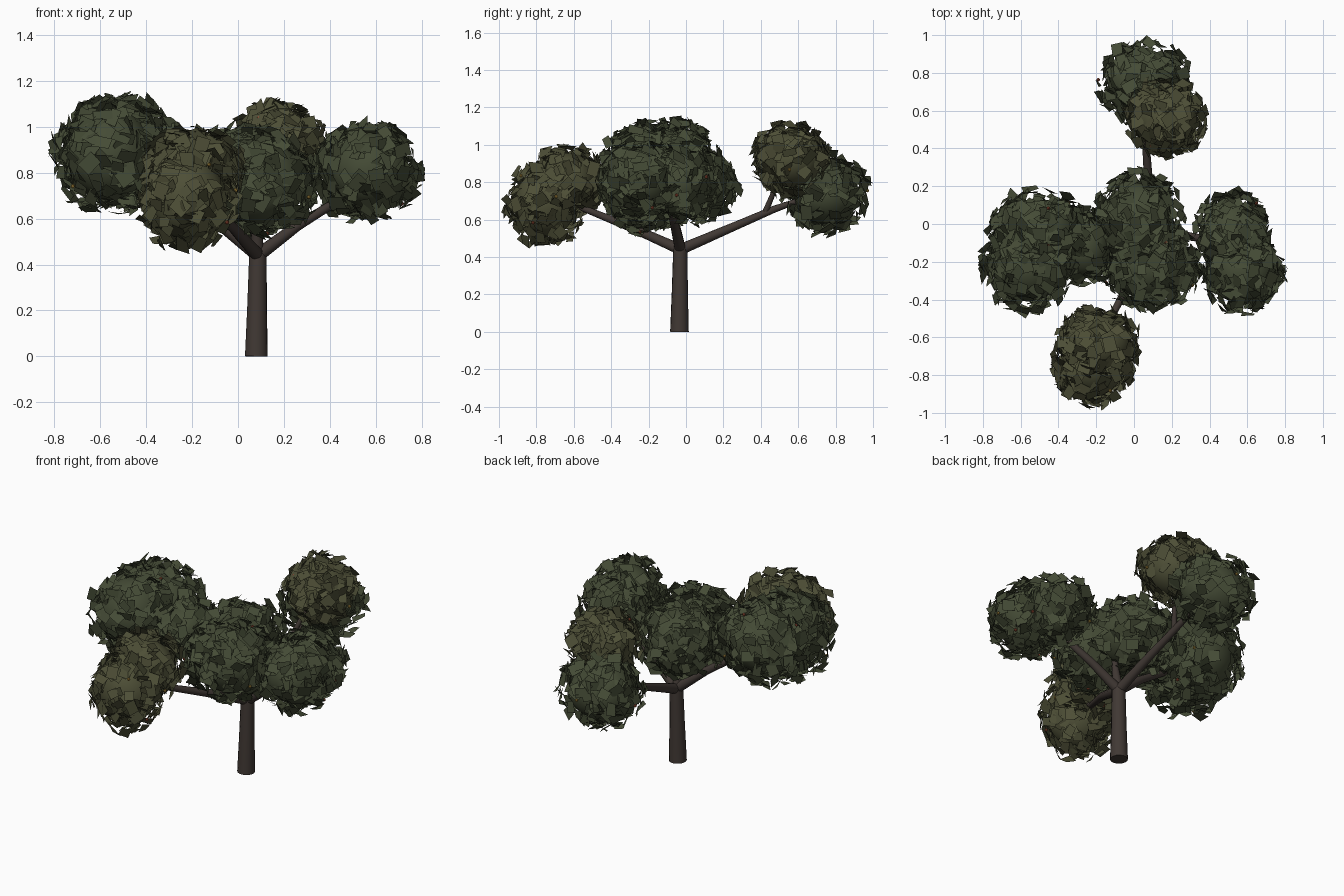
import bpy, bmesh, math, random
from mathutils import Vector, Matrix

if "Cube" in bpy.data.objects:
    bpy.data.objects.remove(bpy.data.objects["Cube"])

random.seed(7)

def material(name, rgb):
    m = bpy.data.materials.new(name)
    m.diffuse_color = (*rgb, 1)
    m.use_nodes = True
    m.node_tree.nodes["Principled BSDF"].inputs["Base Color"].default_value = m.diffuse_color
    return m

BARK = material("bark", (0.052, 0.04, 0.034))
GREEN = material("leaf_green", (0.058, 0.07, 0.036))
OLIVE = material("leaf_olive", (0.075, 0.077, 0.037))
RED = material("fruit_red", (0.35, 0.08, 0.04))
YELLOW = material("fruit_yellow", (0.4, 0.25, 0.05))

def finish(bm, name, mat):
    me = bpy.data.meshes.new(name)
    bm.to_mesh(me)
    bm.free()
    ob = bpy.data.objects.new(name, me)
    me.materials.append(mat)
    bpy.context.collection.objects.link(ob)
    return ob

def limb(name, pts, sides=14):
    """Tapered tube through (x, y, z, radius) points."""
    bm = bmesh.new()
    rings = []
    for i, p in enumerate(pts):
        a, b = pts[max(i - 1, 0)], pts[min(i + 1, len(pts) - 1)]
        d = Vector(b[:3]) - Vector(a[:3])
        u = d.cross(Vector((0.31, 0.95, 0.05))).normalized()
        v = d.normalized().cross(u)
        rings.append([bm.verts.new(Vector(p[:3]) + p[3] * (math.cos(t) * u + math.sin(t) * v))
                      for t in (math.tau * k / sides for k in range(sides))])
    for r, s in zip(rings, rings[1:]):
        for k in range(sides):
            j = (k + 1) % sides
            bm.faces.new((r[k], r[j], s[j], s[k])).smooth = True
    bm.faces.new(rings[0][::-1])
    bm.faces.new(rings[-1])
    bmesh.ops.recalc_face_normals(bm, faces=bm.faces)
    return finish(bm, name, BARK)

def random_dir():
    return Vector([random.gauss(0, 1) for _ in range(3)]).normalized()

def foliage(name, blobs, mat, count):
    """Smooth ellipsoid cores wrapped in a loose shell of square leaves."""
    core, leaves = bmesh.new(), bmesh.new()
    for c, r in blobs:
        c, r = Vector(c), Vector(r)
        bmesh.ops.create_icosphere(core, subdivisions=3, radius=1,
                                   matrix=Matrix.Translation(c) @ Matrix.Diagonal((*(r * 0.87), 1)))
        for _ in range(count):
            d = random_dir()
            pos = c + d * random.uniform(0.86, 1.16) * r
            if any(((pos - Vector(q)) * Vector([1 / k for k in s])).length < 0.8 for q, s in blobs):
                continue
            n = (d + random_dir() * 0.65).normalized()
            u = n.cross(random_dir()).normalized()
            v = n.cross(u)
            w, h = random.uniform(0.02, 0.036), random.uniform(0.026, 0.042)
            leaves.faces.new([leaves.verts.new(pos + u * a * w + v * b * h + n * a * b * 0.004)
                              for a, b in ((-1, -1), (1, -1), (1, 1), (-1, 1))])
    for f in core.faces:
        f.smooth = True
    finish(core, name + "_core", mat)
    finish(leaves, name + "_leaves", mat)

# trunk
limb("trunk", [(0.08, -0.035, 0, 0.05), (0.083, -0.033, 0.22, 0.043), (0.087, -0.03, 0.46, 0.038)])

# branches spreading from the fork
fork = (0.087, -0.03, 0.44, 0.03)
ends = {
    "left": [(-0.1, -0.06, 0.59, 0.023), (-0.28, -0.08, 0.71, 0.019), (-0.45, -0.1, 0.87, 0.01)],
    "right": [(0.26, -0.06, 0.57, 0.023), (0.44, -0.09, 0.68, 0.018), (0.53, -0.12, 0.82, 0.01)],
    "front": [(-0.02, -0.3, 0.56, 0.023), (-0.15, -0.55, 0.66, 0.017), (-0.18, -0.66, 0.76, 0.01)],
    "back": [(0.075, 0.25, 0.56, 0.023), (0.06, 0.47, 0.655, 0.019), (0.06, 0.68, 0.73, 0.011)],
    "middle": [(0.08, -0.06, 0.56, 0.022), (0.07, -0.1, 0.75, 0.012)],
}
for side, pts in ends.items():
    limb(side + "_branch", [fork] + pts)
limb("back_twig", [(0.06, 0.42, 0.63, 0.017), (0.1, 0.47, 0.75, 0.013), (0.16, 0.54, 0.9, 0.008)])

# foliage clumps: (centre, radii)
clumps = {
    "left_clump": ([((-0.56, -0.22, 0.88), (0.215, 0.22, 0.23)),
                    ((-0.51, -0.04, 0.89), (0.24, 0.2, 0.22))], GREEN, 330),
    "left_link_clump": ([((-0.26, -0.12, 0.83), (0.15, 0.18, 0.15))], GREEN, 150),
    "middle_clump": ([((0.02, 0.0, 0.79), (0.22, 0.25, 0.19)),
                      ((0.09, -0.22, 0.76), (0.235, 0.21, 0.21))], GREEN, 330),
    "right_clump": ([((0.52, -0.04, 0.8), (0.17, 0.19, 0.18)),
                     ((0.575, -0.25, 0.81), (0.195, 0.2, 0.19))], GREEN, 270),
    "front_clump": ([((-0.22, -0.75, 0.69), (0.19, 0.19, 0.21)),
                     ((-0.19, -0.63, 0.81), (0.2, 0.17, 0.17))], OLIVE, 260),
    "back_low_clump": ([((0.05, 0.75, 0.74), (0.22, 0.2, 0.19))], GREEN, 290),
    "back_high_clump": ([((0.17, 0.56, 0.92), (0.19, 0.19, 0.17))], OLIVE, 270),
}
for name, (blobs, mat, count) in clumps.items():
    foliage(name, blobs, mat, count)

# small fruit scattered on the clumps
red, yellow = bmesh.new(), bmesh.new()
for blobs, _, _ in clumps.values():
    for c, r in blobs:
        for bm in (red, red, yellow):
            p = Vector(c) + random_dir() * Vector(r) * 1.1
            bmesh.ops.create_icosphere(bm, subdivisions=1, radius=0.01, matrix=Matrix.Translation(p))
finish(red, "red_fruit", RED)
finish(yellow, "yellow_fruit", YELLOW)
